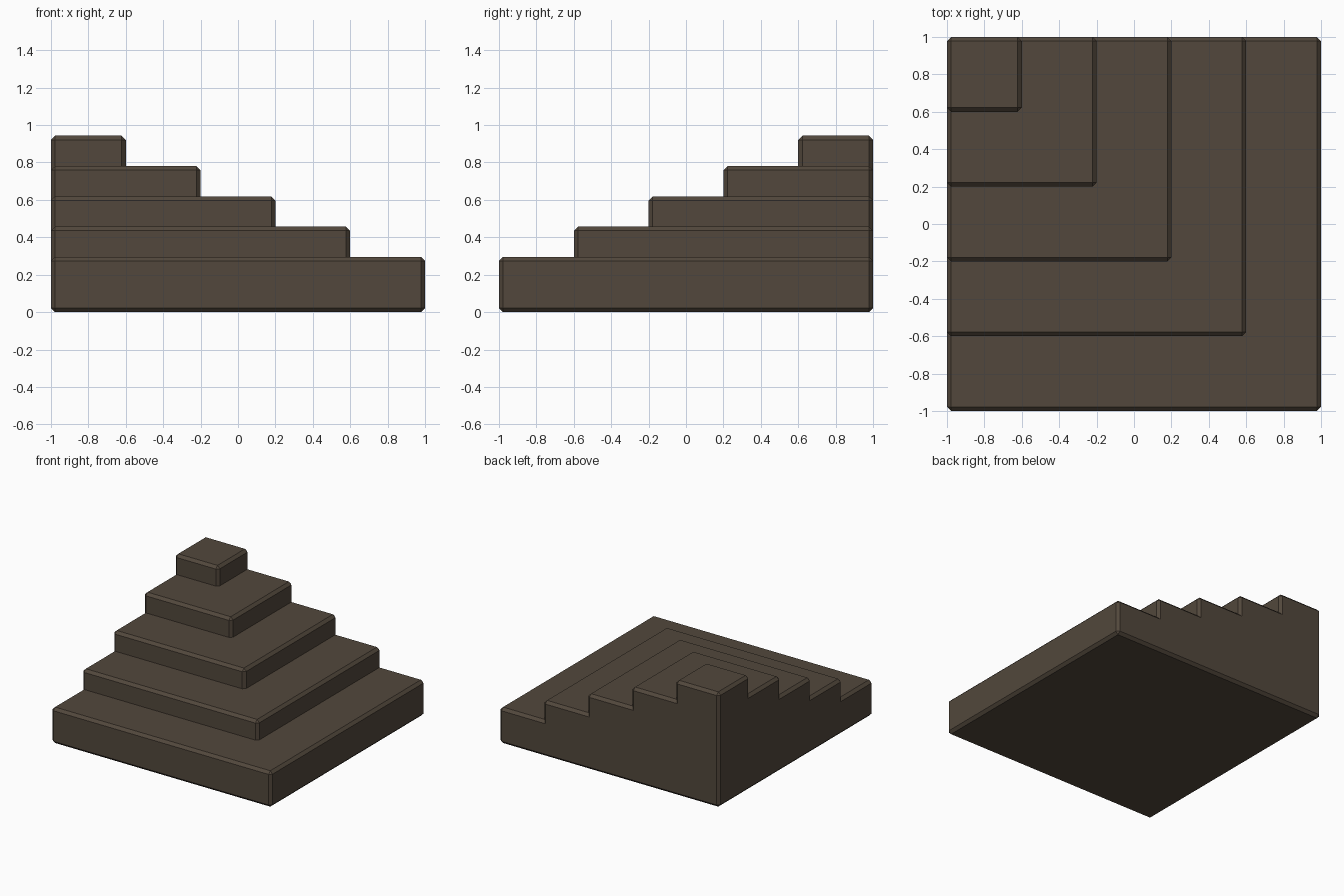
import bpy
import bmesh

if "Cube" in bpy.data.objects:
    bpy.data.objects.remove(bpy.data.objects["Cube"])

mat = bpy.data.materials.new("dark_brown_stone")
mat.diffuse_color = (0.085, 0.064, 0.045, 1)
mat.use_nodes = True
mat.node_tree.nodes["Principled BSDF"].inputs["Base Color"].default_value = mat.diffuse_color


def add_tier(name, size, height):
    """Square block on the ground, tucked into the back-left corner, with chamfered edges."""
    bm = bmesh.new()
    bmesh.ops.create_cube(bm, size=1)
    bmesh.ops.scale(bm, vec=(size, size, height), verts=bm.verts)
    bmesh.ops.translate(bm, vec=(size / 2 - 1, 1 - size / 2, height / 2), verts=bm.verts)
    bmesh.ops.bevel(bm, geom=bm.edges[:], offset=0.022, segments=1,
                    profile=0.5, affect='EDGES')
    mesh = bpy.data.meshes.new(name)
    bm.to_mesh(mesh)
    bm.free()
    mesh.materials.append(mat)
    bpy.context.collection.objects.link(bpy.data.objects.new(name, mesh))


# Five nested corner steps: each is shorter in plan and taller than the last,
# so the back and left walls stay flush
for i in range(5):
    add_tier(f"step_{i + 1}", 2 - 0.4 * i, 0.295 + 0.162 * i)
